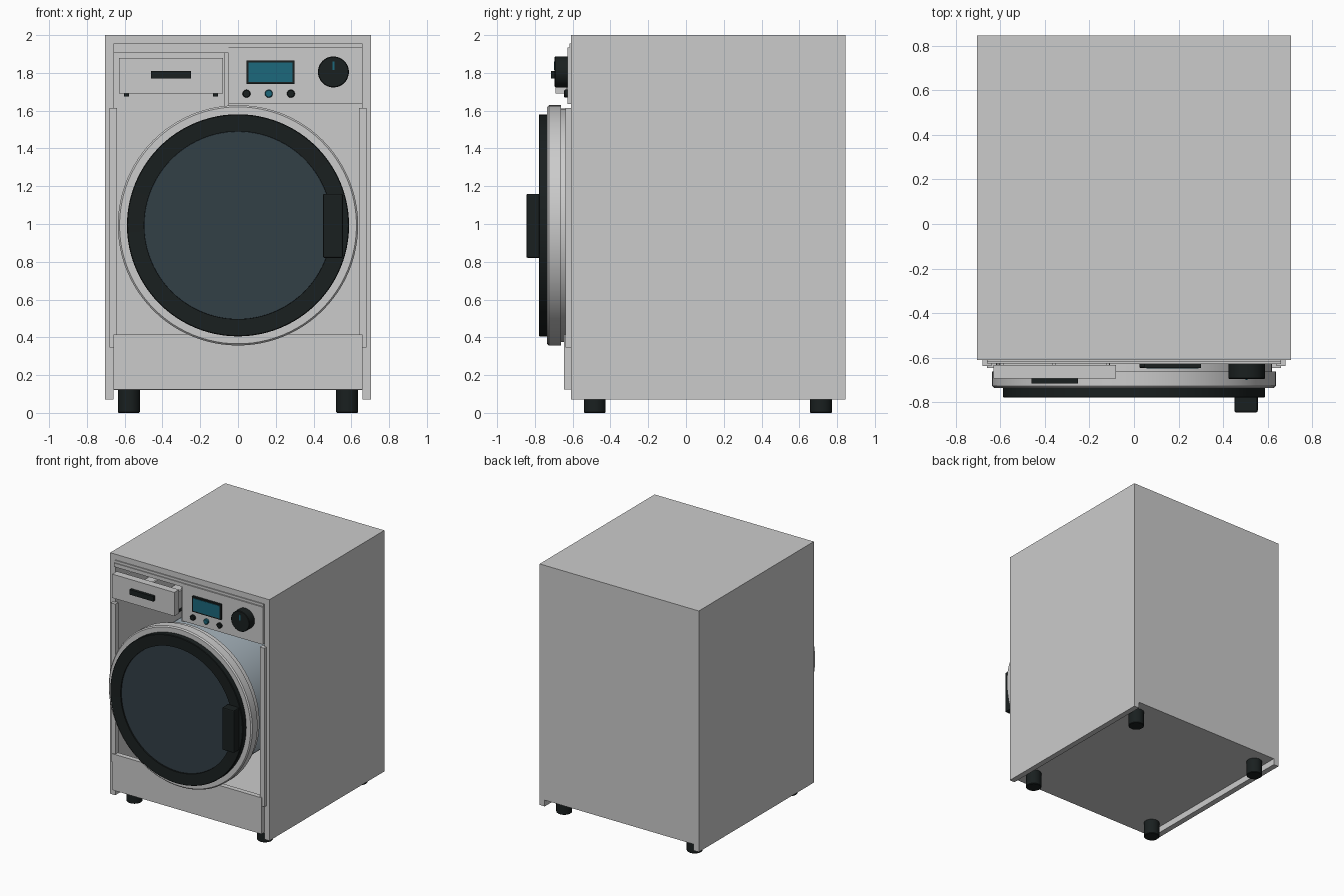
import bpy, bmesh, math

if "Cube" in bpy.data.objects:
    bpy.data.objects.remove(bpy.data.objects["Cube"])


def mat(name, r, g, b):
    m = bpy.data.materials.new(name)
    m.diffuse_color = (r, g, b, 1)
    m.use_nodes = True
    m.node_tree.nodes["Principled BSDF"].inputs["Base Color"].default_value = m.diffuse_color
    return m


BLACK = mat("black_plastic", 0.010, 0.014, 0.014)
GLASS = mat("dark_glass", 0.032, 0.05, 0.062)
TEAL = mat("teal_display", 0.012, 0.14, 0.20)
STEEL = mat("tub_steel", 0.38, 0.45, 0.50)


def finish(name, bm, material=None, smooth=False):
    bmesh.ops.recalc_face_normals(bm, faces=bm.faces[:])
    me = bpy.data.meshes.new(name)
    bm.to_mesh(me)
    bm.free()
    ob = bpy.data.objects.new(name, me)
    bpy.context.collection.objects.link(ob)
    if material:
        me.materials.append(material)
    if smooth:
        bpy.ops.object.select_all(action='DESELECT')
        ob.select_set(True)
        bpy.context.view_layer.objects.active = ob
        bpy.ops.object.shade_smooth_by_angle(angle=math.radians(35))
    return ob


def box(name, x, y, z, material=None):
    bm = bmesh.new()
    bmesh.ops.create_cube(bm, size=1)
    for v in bm.verts:
        v.co = [lo + (c + 0.5) * (hi - lo) for c, (lo, hi) in zip(v.co, (x, y, z))]
    return finish(name, bm, material)


def lathe(name, profile, centre, material=None, axis='Y', sides=96, closed=False):
    """Spin (radius, height) points about a Y or Z axis."""
    bm = bmesh.new()
    pts = profile + profile[:1] if closed else profile
    vs = [bm.verts.new((r, h, 0) if axis == 'Y' else (r, 0, h)) for r, h in pts]
    edges = [bm.edges.new(p) for p in zip(vs, vs[1:])]
    bmesh.ops.spin(bm, geom=vs + edges, cent=(0, 0, 0), steps=sides, angle=math.tau,
                   axis=(0, 1, 0) if axis == 'Y' else (0, 0, 1))
    bmesh.ops.remove_doubles(bm, verts=bm.verts[:], dist=1e-5)
    bmesh.ops.translate(bm, verts=bm.verts[:], vec=centre)
    return finish(name, bm, material, True)


def disc(name, r, y0, y1, x, z, material=None, bevel=0.004, sides=48):
    """Cylinder facing the front, with a small bevelled front edge."""
    return lathe(name, [(0, y0), (r - bevel, y0), (r, y0 + bevel), (r, y1), (0, y1)],
                 (x, 0, z), material, sides=sides)


# Cabinet shell: top and side walls as one profile, plus back and floor
bm = bmesh.new()
outline = [(-.705, .07), (-.705, 2), (.705, 2), (.705, .07),
           (.66, .07), (.66, 1.955), (-.66, 1.955), (-.66, .07)]
face = bm.faces.new([bm.verts.new((x, -.61, z)) for x, z in outline])
ext = bmesh.ops.extrude_face_region(bm, geom=[face])["geom"]
bmesh.ops.translate(bm, verts=[g for g in ext if isinstance(g, bmesh.types.BMVert)],
                    vec=(0, 1.455, 0))
finish("cabinet_shell", bm)
box("back_panel", (-.66, .66), (.80, .845), (.12, 1.955))
box("floor_pan", (-.66, .66), (-.61, .80), (.12, .15))

# Front panels
box("kick_panel", (-.66, .66), (-.645, -.605), (.125, .415))
box("top_trim", (-.66, .66), (-.618, -.58), (1.935, 1.955))
box("drawer_header", (-.66, -.05), (-.625, -.60), (1.905, 1.935))
box("control_panel", (-.05, .66), (-.628, -.59), (1.635, 1.935))
box("drawer_divider", (-.075, -.05), (-.61, -.15), (1.62, 1.935))
for s, side in ((-1, "left"), (1, "right")):
    box(side + "_front_strip", tuple(sorted((s * .64, s * .68))), (-.637, -.60), (.345, 1.615))

# Detergent drawer, slightly open
box("drawer_front", (-.63, -.08), (-.692, -.633), (1.69, 1.88))
box("drawer_handle", (-.46, -.25), (-.715, -.69), (1.77, 1.81), BLACK)
box("drawer_tray_floor", (-.60, -.11), (-.635, -.18), (1.70, 1.715))
box("drawer_tray_back", (-.60, -.11), (-.195, -.18), (1.70, 1.84))
for x in (-.60, -.365, -.125):
    box("drawer_tray_wall", (x, x + .015), (-.635, -.18), (1.70, 1.84))
for x in (-.59, -.12):
    box("drawer_runner", (x - .013, x + .013), (-.645, -.18), (1.675, 1.70), BLACK)

# Display, buttons and knob
box("display_frame", (.045, .30), (-.645, -.625), (1.742, 1.865), BLACK)
box("display_screen", (.056, .289), (-.649, -.64), (1.753, 1.854), TEAL)
for x, m in ((.045, BLACK), (.163, TEAL), (.28, BLACK)):
    disc("button", .021, -.645, -.625, x, 1.69, m, sides=32)
disc("program_knob", .082, -.695, -.625, .505, 1.805, BLACK)
box("knob_pointer", (.50, .51), (-.699, -.69), (1.815, 1.86), TEAL)

# Round door
C = (0, 0, .993)
lathe("door_bezel", [(.50, -.735), (.627, -.735), (.636, -.726), (.636, -.662),
                     (.50, -.662)], C, closed=True)
lathe("door_rear_ring", [(.50, -.662), (.618, -.662), (.618, -.61), (.50, -.61)],
      C, closed=True)
lathe("door_black_ring", [(.497, -.775), (.584, -.779), (.588, -.775), (.588, -.735),
                          (.497, -.735)], C, BLACK, closed=True)
disc("door_glass", .50, -.765, -.70, 0, C[2], GLASS, sides=96)
handle = box("door_handle", (.45, .555), (-.845, -.77), (.82, 1.16), BLACK)
bev = handle.modifiers.new("bevel", 'BEVEL')
bev.width, bev.segments = .008, 2

# Tub inside the cabinet, open towards the door
lathe("wash_tub", [(.53, -.61), (.56, -.61), (.56, .45), (0, .45), (0, .42),
                   (.53, .42)], C, STEEL, closed=True)

# Feet
for x in (-.578, .578):
    for y in (-.483, .715):
        lathe("foot", [(0, 0), (.054, 0), (.058, .004), (.058, .125), (0, .125)],
              (x, y, 0), BLACK, axis='Z', sides=32)
